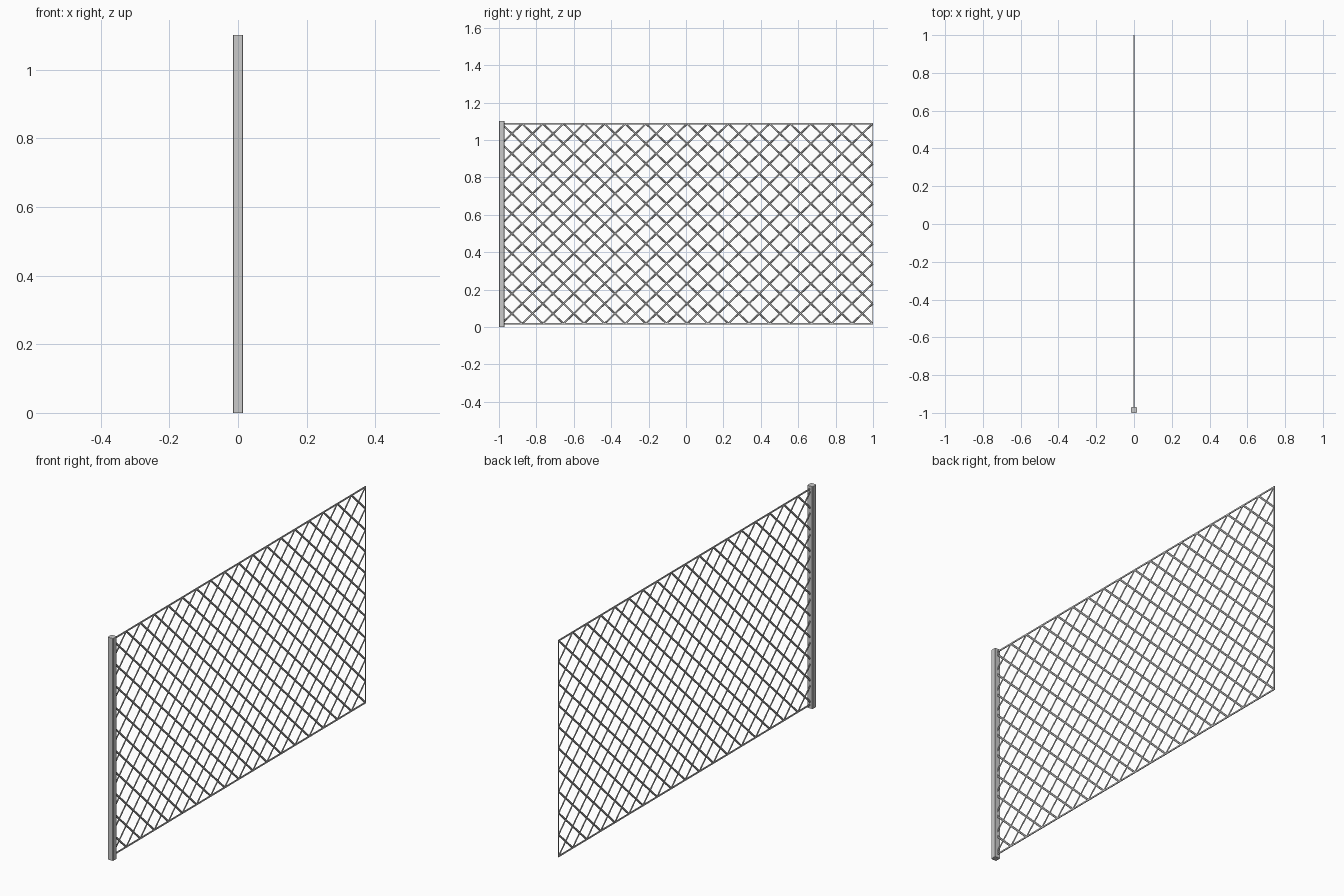
import bpy, bmesh
from mathutils import Vector, Matrix

if "Cube" in bpy.data.objects:
    bpy.data.objects.remove(bpy.data.objects["Cube"])

Y0, Y1 = -0.986, 0.998      # panel extent along y
Z0, Z1 = 0.018, 1.087       # panel extent along z
COLS, ROWS = 18, 10         # diamond cells


def bar_matrix(a, b):
    """Placement whose local z runs between two (y, z) points."""
    a, b = Vector((0, *a)), Vector((0, *b))
    d = (b - a).normalized()
    ax = Vector((1, 0, 0))
    rot = Matrix((ax, d.cross(ax), d)).transposed().to_4x4()
    return Matrix.Translation((a + b) / 2) @ rot, (b - a).length


def add_bar(bm, a, b, width, depth):
    mat, length = bar_matrix(a, b)
    bmesh.ops.create_cube(bm, size=1,
                          matrix=mat @ Matrix.Diagonal((depth, width, length, 1)))


def add_wire(bm, a, b, width, depth):
    """Slightly flattened six-sided wire."""
    mat, length = bar_matrix(a, b)
    bmesh.ops.create_cone(bm, cap_ends=True, segments=6, radius1=0.5,
                          radius2=0.5, depth=length,
                          matrix=mat @ Matrix.Diagonal((depth, width, 1, 1)))


def finish(bm, name):
    mesh = bpy.data.meshes.new(name)
    bm.to_mesh(mesh)
    bm.free()
    obj = bpy.data.objects.new(name, mesh)
    bpy.context.collection.objects.link(obj)
    return obj


# Square post at the left end, upright corners chamfered
bm = bmesh.new()
add_bar(bm, (-0.985, 0), (-0.985, 1.102), 0.030, 0.030)
upright = [e for e in bm.edges if e.calc_length() > 1]
bmesh.ops.bevel(bm, geom=upright, offset=0.002, segments=1, affect='EDGES')
finish(bm, "post")

# Thin rectangular frame around the panel
bm = bmesh.new()
for z in (Z0, Z1):
    add_bar(bm, (Y0, z), (Y1 + 0.002, z), 0.007, 0.004)
for y in (Y0, Y1):
    add_bar(bm, (y, Z0), (y, Z1), 0.004, 0.004)
finish(bm, "panel_frame")


# Diagonal lattice: lines v = u + c clipped to the panel, then mirrored
def to_panel(u, v, flip):
    v = ROWS - v if flip else v
    return Y0 + u * (Y1 - Y0) / COLS, Z0 + v * (Z1 - Z0) / ROWS


for flip, name in ((False, "rising_wires"), (True, "falling_wires")):
    bm = bmesh.new()
    for c in range(1 - COLS, ROWS):
        u0, u1 = max(0, -c), min(COLS, ROWS - c)
        add_wire(bm, to_panel(u0, u0 + c, flip), to_panel(u1, u1 + c, flip),
                 0.010, 0.005)
    finish(bm, name)
